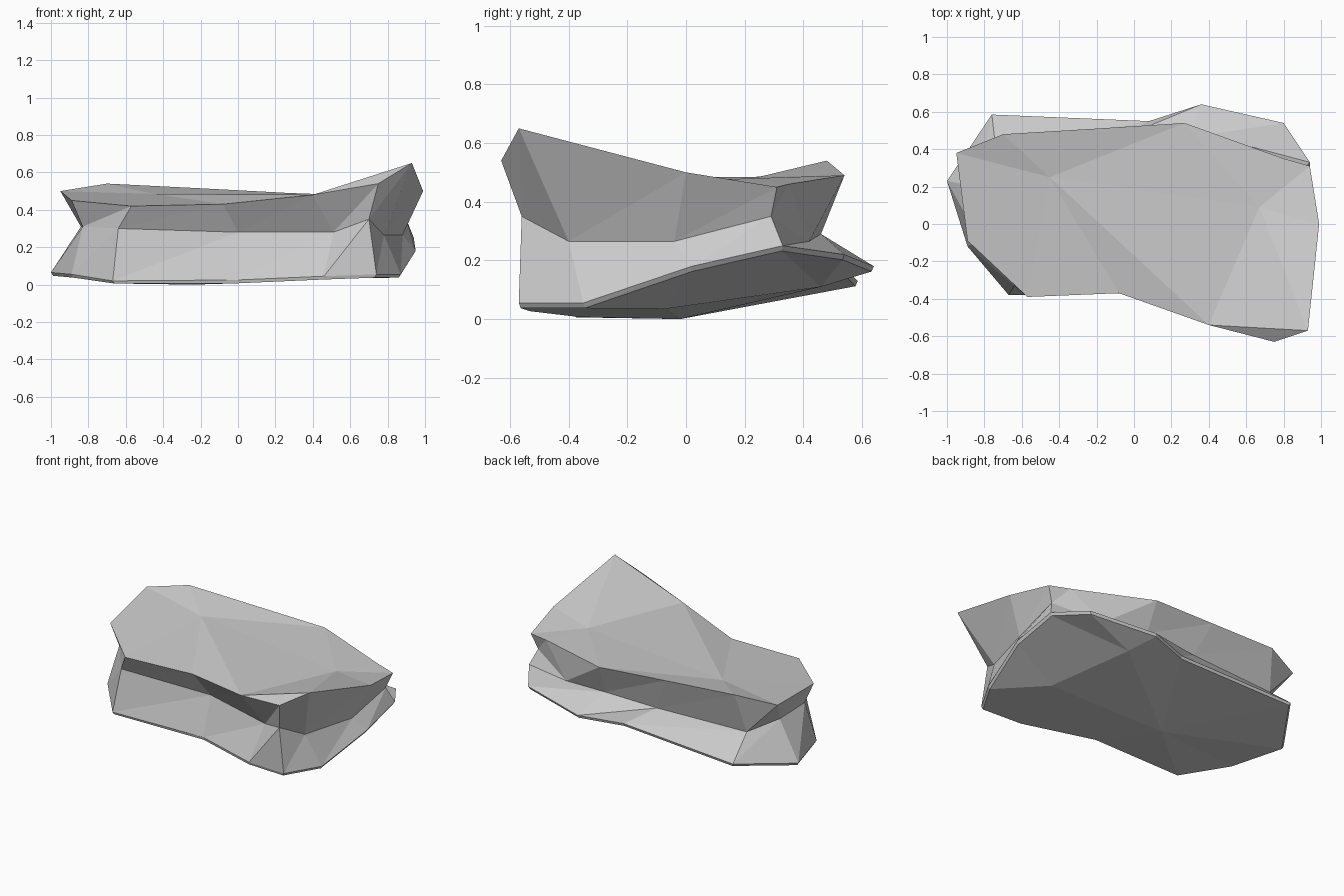
import bpy, bmesh

if "Cube" in bpy.data.objects:
    bpy.data.objects.remove(bpy.data.objects["Cube"])

# Cross-section rings of the rock, counter-clockwise from the front left corner
lower_edge = [(-.67, -.38, .02), (0, -.37, .025), (.46, -.54, .045), (.74, -.57, .055),
              (.87, -.35, .055), (.95, .02, .18), (.94, .33, .25), (.80, .54, .22),
              (.36, .64, .18), (.08, .55, .165), (-.76, .585, .13), (-1, .23, .065),
              (-.89, -.12, .055)]
waist = [(-.64, -.33, .30), (0, -.29, .28), (.51, -.44, .28), (.70, -.56, .35),
         (.78, -.40, .265), (.88, -.04, .265), (.90, .29, .35), (.60, .42, .265),
         (.28, .46, .29), (-.10, .45, .28), (-.74, .41, .275), (-.84, .20, .31),
         (-.83, -.08, .31)]
top_rim = [(-.57, -.39, .42), (-.08, -.37, .43), (.40, -.54, .48), (.75, -.63, .54),
           (.93, -.57, .65), (.99, 0, .50), (.94, .31, .45), (.80, .35, .46),
           (.27, .54, .49), (-.20, .51, .515), (-.70, .48, .54), (-.95, .38, .50),
           (-.89, -.09, .45)]
# Thin bevel under the lower edge
base = [(x * .988, y * .988, max(.006, z - .018)) for x, y, z in lower_edge]

bm = bmesh.new()
rings = [[bm.verts.new(p) for p in r] for r in (base, lower_edge, waist, top_rim)]
n = len(waist)

# Side walls
for a, b in zip(rings, rings[1:]):
    for i in range(n):
        j = (i + 1) % n
        bm.faces.new((a[i], a[j], b[j]))
        bm.faces.new((a[i], b[j], b[i]))


def cap(ring, fans):
    """Close a ring with fans, each given as (first ring index, centre point)."""
    m = len(ring)
    starts = [s for s, _ in fans]
    hubs = [bm.verts.new(p) for _, p in fans]
    for k, s in enumerate(starts):
        count = (starts[(k + 1) % len(fans)] - s) % m
        for i in range(s, s + count):
            bm.faces.new((ring[i % m], ring[(i + 1) % m], hubs[k]))
        bm.faces.new((hubs[k - 1], ring[s], hubs[k]))
    if len(hubs) > 2:
        bm.faces.new(hubs)


# Top surface: the front point hangs below the rim
t = rings[3]
bm.faces.new((t[2], t[3], t[4]))
cap(t[:3] + t[4:], [(2, (.67, .09, .475)), (7, (-.45, .25, .485))])
# Underside: a shallow belly rising to the back
cap(rings[0], [(2, (.60, -.07, .035)), (6, (.43, .46, .11)), (9, (-.24, -.02, 0))])

bmesh.ops.recalc_face_normals(bm, faces=bm.faces)
mesh = bpy.data.meshes.new("flat_rock")
bm.to_mesh(mesh)
bm.free()
rock = bpy.data.objects.new("flat_rock", mesh)
bpy.context.collection.objects.link(rock)
